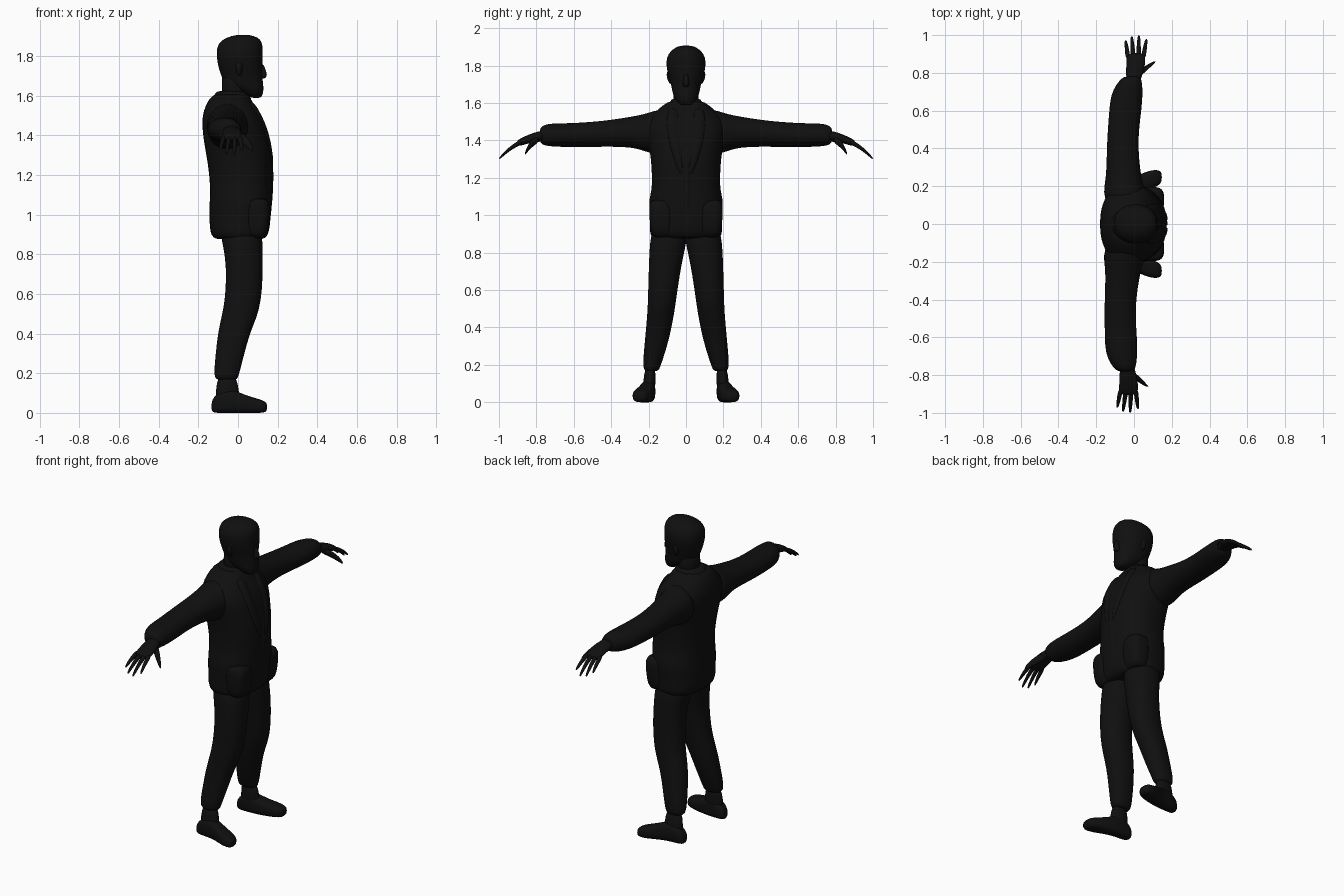
import bpy, bmesh, math

black = bpy.data.materials.new("near_black")
black.diffuse_color = (0.005, 0.005, 0.005, 1)


def loft(name, axis, stations, power=2.0, sides=20, side=1, skew=0.0):
    """Rounded rings along an axis; station = (position, a0, a1, b0, b1)."""
    bm = bmesh.new()
    rings = []
    for p, a0, a1, b0, b1 in stations:
        ring = []
        for i in range(sides):
            t = 2 * math.pi * i / sides
            c, s = math.cos(t), math.sin(t)
            a = (a0 + a1) / 2 + (a1 - a0) / 2 * math.copysign(abs(c) ** (2 / power), c)
            b = (b0 + b1) / 2 + (b1 - b0) / 2 * math.copysign(abs(s) ** (2 / power), s)
            x, y, z = {"x": (p, a, b), "y": (a, p, b), "z": (a, b, p)}[axis]
            x -= skew * max(0, y - 0.2)
            ring.append(bm.verts.new((x, y * side, z)))
        rings.append(ring)
    for r, q in zip(rings, rings[1:]):
        for i in range(sides):
            j = (i + 1) % sides
            bm.faces.new((r[i], r[j], q[j], q[i]))
    bm.faces.new(rings[0])
    bm.faces.new(rings[-1])
    bmesh.ops.recalc_face_normals(bm, faces=bm.faces)
    for f in bm.faces:
        f.smooth = True
    me = bpy.data.meshes.new(name)
    bm.to_mesh(me)
    bm.free()
    me.materials.append(black)
    ob = bpy.data.objects.new(name, me)
    bpy.context.collection.objects.link(ob)
    ob.modifiers.new("smooth", "SUBSURF").levels = 1
    ob.modifiers["smooth"].render_levels = 1
    return ob


def sym(rows):
    """Rows (z, x0, x1, half width) to symmetric stations."""
    return [(z, x0, x1, -h, h) for z, x0, x1, h in rows]


# Jacket body, with the rounded hem and sloping shoulders
loft("jacket", "z", sym([
    (0.875, -0.09, 0.11, 0.15), (0.88, -0.125, 0.14, 0.185), (0.91, -0.142, 0.158, 0.197),
    (0.98, -0.145, 0.165, 0.19), (1.02, -0.145, 0.168, 0.198), (1.09, -0.143, 0.172, 0.198),
    (1.13, -0.142, 0.173, 0.185), (1.2, -0.145, 0.175, 0.182), (1.3, -0.16, 0.175, 0.188),
    (1.38, -0.175, 0.16, 0.2), (1.45, -0.182, 0.143, 0.215), (1.5, -0.18, 0.118, 0.21),
    (1.55, -0.165, 0.085, 0.17), (1.59, -0.142, 0.062, 0.12), (1.615, -0.11, 0.04, 0.085)]),
    power=2.3, sides=28)

# Shirt collar and neck
loft("collar", "z", sym([(1.55, -0.13, 0.08, 0.1), (1.59, -0.13, 0.068, 0.095),
                         (1.622, -0.112, 0.042, 0.078), (1.624, -0.09, 0.03, 0.065)]))
loft("neck", "z", sym([(1.56, -0.085, 0.04, 0.068), (1.64, -0.082, 0.04, 0.068),
                       (1.74, -0.085, 0.05, 0.07)]))

# Head with beard, nose and ears
loft("head", "z", sym([
    (1.588, 0.07, 0.112, 0.025), (1.6, 0.045, 0.124, 0.045), (1.63, -0.01, 0.13, 0.064),
    (1.66, -0.07, 0.128, 0.074), (1.7, -0.085, 0.122, 0.08), (1.75, -0.102, 0.125, 0.096),
    (1.8, -0.109, 0.125, 0.107), (1.845, -0.108, 0.126, 0.104), (1.875, -0.09, 0.12, 0.085),
    (1.895, -0.055, 0.1, 0.06), (1.908, -0.01, 0.06, 0.028)]), power=2.2, sides=24)
loft("nose", "z", sym([(1.685, 0.1, 0.13, 0.012), (1.695, 0.1, 0.147, 0.02),
                       (1.715, 0.1, 0.147, 0.017), (1.765, 0.1, 0.128, 0.01)]), sides=12)

# Flap and placket down the jacket front
loft("front_placket", "z", [(0.885, 0.1, 0.155, -0.02, 0.03), (1.1, 0.12, 0.18, -0.02, 0.03),
                            (1.28, 0.12, 0.182, -0.02, 0.03), (1.4, 0.1, 0.158, -0.02, 0.02)],
     sides=12)

for s, tag in ((1, "left"), (-1, "right")):
    loft(tag + "_ear", "z", [(1.7, 0.0, 0.015, 0.07, 0.085), (1.72, -0.01, 0.022, 0.07, 0.1),
                             (1.755, -0.015, 0.025, 0.08, 0.106), (1.77, -0.005, 0.015, 0.08, 0.1)],
         sides=12, side=s)

    # Lapels and pockets
    loft(tag + "_lapel", "z", [(1.2, 0.14, 0.179, 0.005, 0.03), (1.3, 0.14, 0.18, 0.015, 0.07),
                               (1.42, 0.11, 0.155, 0.025, 0.1), (1.5, 0.07, 0.122, 0.03, 0.11),
                               (1.58, 0.02, 0.075, 0.035, 0.095)], sides=14, side=s)
    loft(tag + "_pocket", "z", [(0.878, 0.06, 0.12, 0.08, 0.165), (0.9, 0.03, 0.15, 0.065, 0.19),
                                (0.98, 0.03, 0.16, 0.06, 0.195), (1.06, 0.03, 0.163, 0.06, 0.2),
                                (1.085, 0.04, 0.14, 0.075, 0.185)], power=3, side=s)

    # Sleeve, swept slightly further back on one side
    skew = 0.0 if s == 1 else 0.058
    loft(tag + "_sleeve", "y", [
        (0.1, -0.15, 0.06, 1.33, 1.575), (0.17, -0.163, 0.06, 1.325, 1.56),
        (0.22, -0.155, 0.045, 1.34, 1.542), (0.28, -0.147, 0.035, 1.362, 1.53),
        (0.4, -0.145, 0.023, 1.366, 1.51), (0.5, -0.14, 0.027, 1.364, 1.5),
        (0.6, -0.132, 0.04, 1.363, 1.493), (0.68, -0.125, 0.047, 1.365, 1.492),
        (0.74, -0.095, 0.045, 1.368, 1.49), (0.772, -0.065, 0.038, 1.378, 1.477),
        (0.782, -0.045, 0.028, 1.395, 1.46)], side=s, skew=skew)

    # Hand, fingers and thumb
    loft(tag + "_hand", "y", [
        (0.74, -0.035, 0.03, 1.4, 1.455), (0.79, -0.045, 0.045, 1.39, 1.45),
        (0.84, -0.041, 0.06, 1.385, 1.432), (0.885, -0.042, 0.062, 1.37, 1.412),
        (0.905, -0.035, 0.055, 1.37, 1.397)], sides=16, side=s, skew=skew)
    for i, (x0, x1, tip) in enumerate([(-0.031, -0.044, 0.972), (-0.003, -0.012, 0.994),
                                       (0.024, 0.026, 1.0), (0.048, 0.066, 0.98)]):
        rows = []
        for t, r in ((0, 0.013), (0.3, 0.013), (0.6, 0.011), (0.9, 0.008), (1, 0.004)):
            x, y = x0 + (x1 - x0) * t, 0.875 + (tip - 0.875) * t
            z = 1.393 - 0.35 * (y - 0.875) - 3.1 * (y - 0.875) ** 2
            rows.append((y, x - r, x + r, z - r * 1.1, z + r * 1.1))
        loft(f"{tag}_finger_{i + 1}", "y", rows, sides=10, side=s, skew=skew)
    loft(tag + "_thumb", "y", [
        (0.785, 0.0, 0.04, 1.39, 1.43), (0.815, 0.025, 0.073, 1.37, 1.415),
        (0.84, 0.063, 0.097, 1.345, 1.385), (0.855, 0.09, 0.113, 1.328, 1.355),
        (0.862, 0.106, 0.117, 1.32, 1.332)], sides=10, side=s, skew=skew)

    # Trouser leg, ankle and shoe
    loft(tag + "_trouser_leg", "z", [
        (0.165, -0.1, -0.01, 0.155, 0.215), (0.175, -0.117, 0.0, 0.142, 0.226),
        (0.21, -0.122, 0.01, 0.13, 0.231), (0.3, -0.113, 0.033, 0.1, 0.223),
        (0.4, -0.103, 0.06, 0.076, 0.214), (0.48, -0.085, 0.095, 0.062, 0.207),
        (0.56, -0.068, 0.117, 0.05, 0.204), (0.68, -0.06, 0.126, 0.033, 0.201),
        (0.78, -0.065, 0.126, 0.014, 0.198), (0.86, -0.08, 0.125, -0.005, 0.193),
        (0.95, -0.1, 0.12, -0.01, 0.18)], power=2.2, side=s)
    loft(tag + "_ankle", "z", [(0.04, -0.12, 0.02, 0.165, 0.235), (0.1, -0.113, 0.005, 0.163, 0.23),
                               (0.2, -0.105, -0.005, 0.16, 0.22)], sides=16, side=s)
    loft(tag + "_shoe", "x", [
        (-0.134, 0.18, 0.215, 0.012, 0.05), (-0.125, 0.167, 0.23, 0.0, 0.08),
        (-0.08, 0.163, 0.238, -0.001, 0.115), (-0.02, 0.163, 0.244, -0.001, 0.118),
        (0.03, 0.17, 0.262, -0.001, 0.092), (0.085, 0.184, 0.285, -0.001, 0.076),
        (0.13, 0.203, 0.288, 0.0, 0.063), (0.148, 0.222, 0.272, 0.01, 0.048)],
        power=2.8, side=s)
